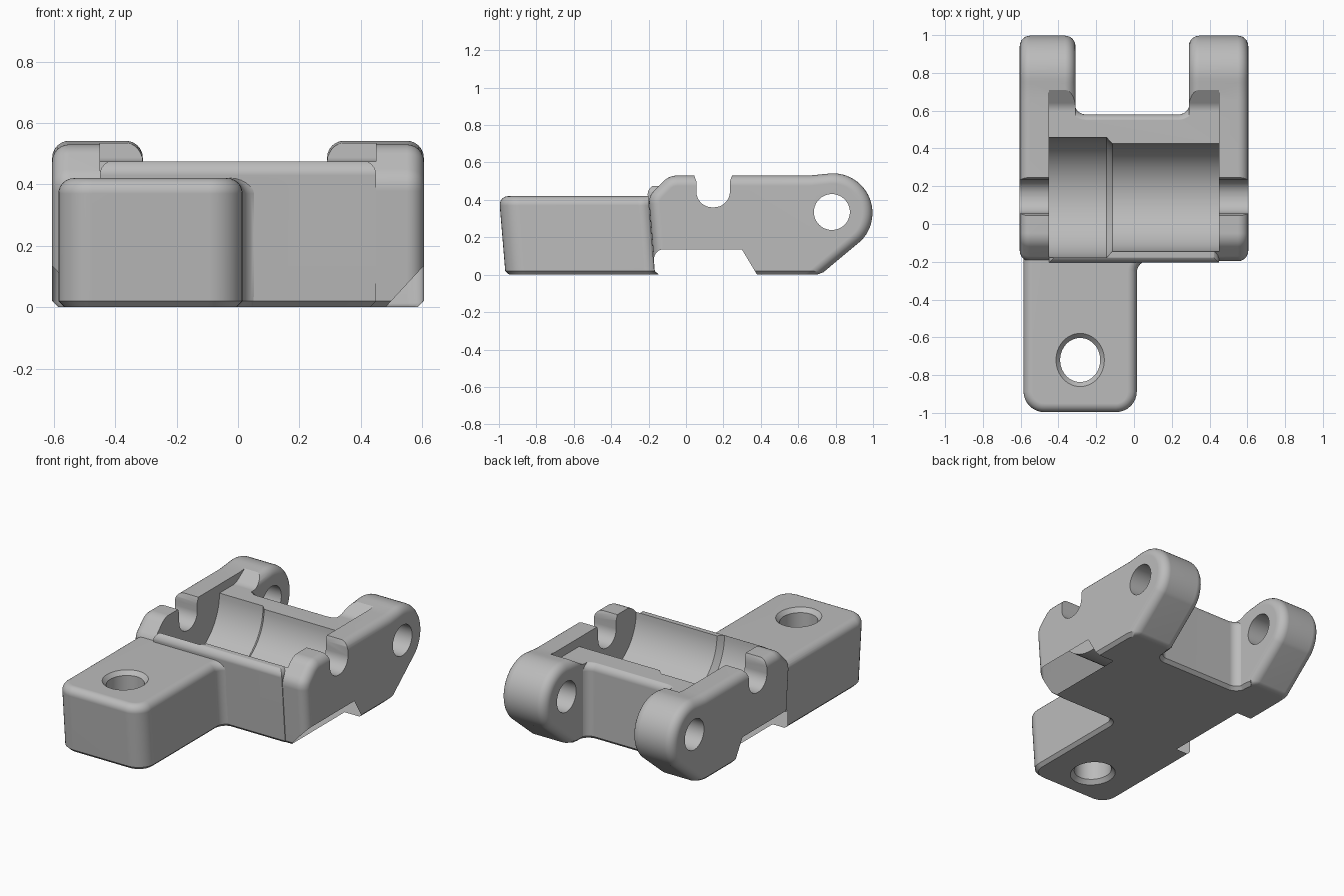
import bpy, bmesh, math
from mathutils import Vector

cube = bpy.data.objects.get("Cube")
if cube:
    bpy.data.objects.remove(cube, do_unlink=True)

grey = bpy.data.materials.new("cast_grey")
grey.use_nodes = True
grey.diffuse_color = (0.5, 0.5, 0.5, 1)
grey.node_tree.nodes["Principled BSDF"].inputs["Base Color"].default_value = (0.5, 0.5, 0.5, 1)


def place(axis, t, u, v):
    """Put profile point (u, v) at height t along an axis."""
    return {"x": (t, u, v), "y": (u, t, v), "z": (u, v, t)}[axis]


def rounded(points, segs=8):
    """Outline whose corners (u, v, radius) become arcs."""
    out = []
    for i, p in enumerate(points):
        c = Vector((p[0], p[1], 0))
        if len(p) < 3:
            out.append(c)
            continue
        a = (Vector((*points[i - 1][:2], 0)) - c).normalized()
        b = (Vector((*points[(i + 1) % len(points)][:2], 0)) - c).normalized()
        half = a.angle(b) / 2
        centre = c + (a + b).normalized() * p[2] / math.sin(half)
        reach = p[2] / math.tan(half)
        start = (c + a * reach - centre).normalized()
        end = (c + b * reach - centre).normalized()
        out += [centre + start.slerp(end, k / segs) * p[2] for k in range(segs + 1)]
    return out


def finish(name, bm):
    bmesh.ops.recalc_face_normals(bm, faces=bm.faces)
    mesh = bpy.data.meshes.new(name)
    bm.to_mesh(mesh)
    bm.free()
    mesh.materials.append(grey)
    obj = bpy.data.objects.new(name, mesh)
    bpy.context.collection.objects.link(obj)
    return obj


def bevel_cap(bm, index, level, width, segs):
    edges = [e for e in bm.edges if all(abs(v.co[index] - level) < 1e-5 for v in e.verts)]
    if width:
        bmesh.ops.bevel(bm, geom=edges, offset=width, segments=segs, profile=0.5, affect="EDGES")


def prism(name, axis, points, lo, hi, bevel_lo=0, bevel_hi=0, segs_lo=6, flat_base=False, draft=False):
    bm = bmesh.new()
    face = bm.faces.new([bm.verts.new(place(axis, lo, p.x, p.y)) for p in rounded(points)])
    top = bmesh.ops.extrude_face_region(bm, geom=[face])["geom"]
    if not any(f is face for f in bm.faces):
        bm.faces.new([v for v in bm.verts if abs(v.co["xyz".index(axis)] - lo) < 1e-6][:len(points)])
    bmesh.ops.translate(bm, verts=[g for g in top if isinstance(g, bmesh.types.BMVert)],
                        vec=place(axis, hi - lo, 0, 0))
    bmesh.ops.recalc_face_normals(bm, faces=bm.faces)
    index = "xyz".index(axis)
    bevel_cap(bm, index, hi, bevel_hi, 6)
    bevel_cap(bm, index, lo, bevel_lo, segs_lo)
    if flat_base:
        # trim to the ground and chamfer the new rim
        cut = bmesh.ops.bisect_plane(bm, geom=bm.verts[:] + bm.edges[:] + bm.faces[:],
                                     plane_co=(0, 0, 0), plane_no=(0, 0, -1), clear_outer=True)
        rim = [g for g in cut["geom_cut"] if isinstance(g, bmesh.types.BMEdge)]
        bmesh.ops.holes_fill(bm, edges=rim)
        bmesh.ops.recalc_face_normals(bm, faces=bm.faces)
        bevel_cap(bm, 2, 0, 0.02, 1)
    if draft:
        # front walls lean in toward the base
        for v in bm.verts:
            if v.co.y < -0.1:
                v.co.y += 0.035 * max(0, 1 - v.co.z / 0.42)
    return finish(name, bm)


def lathe(name, axis, profile, cu, cv, stretch=1, count=64):
    """Closed turned solid from (position, radius) pairs along an axis."""
    bm = bmesh.new()
    rings = []
    for t, r in profile:
        angles = [2 * math.pi * k / count for k in range(count)]
        rings.append([bm.verts.new(place(axis, t, cu + r * math.cos(a), cv + r * stretch * math.sin(a)))
                      for a in angles])
    for low, high in zip(rings, rings[1:]):
        for k in range(count):
            n = (k + 1) % count
            bm.faces.new((low[k], low[n], high[n], high[k]))
    bm.faces.new(rings[0])
    bm.faces.new(rings[-1])
    return finish(name, bm)


# Central saddle block, with fillets reaching into the rear arms
body = prism("hinge_bracket", "z", [
    (-0.45, -0.205), (0.45, -0.205), (0.45, 0.7), (0.295, 0.7), (0.295, 0.58, 0.06),
    (-0.315, 0.58, 0.06), (-0.315, 0.7), (-0.45, 0.7)], 0, 0.48, 0.02, 0.05, 1, draft=True)

# Side plates: rail, rounded hinge eye and sloped underside
eye = [(0.785 + 0.212 * math.cos(math.radians(a)), 0.33 + 0.212 * math.sin(math.radians(a)))
       for a in range(100, -49, -6)]
side = [(-0.2, -0.2), (-0.2, 0.42, 0.1), (-0.09, 0.53, 0.1), (0.66, 0.53)] + eye + [(0.48, -0.2)]
unions = [prism("side_plate", "x", side, lo, hi, 0.055, 0.055, flat_base=True, draft=True)
          for lo, hi in ((-0.605, -0.31), (0.29, 0.605))]

# Front mounting tongue with a filleted inner corner
unions.append(prism("tongue", "z", [
    (-0.585, -1, 0.11), (0.015, -1, 0.11), (0.015, -0.2, 0.06), (0.15, -0.2), (0.15, 0), (-0.585, 0)],
    0, 0.42, 0.02, 0.05, 1, draft=True))

# Recess between the rails, and the stepped round cradle
cuts = [
    prism("rail_recess", "x", [(-0.5, 0.475), (0.62, 0.475, 0.08), (0.71, 0.535), (0.74, 0.8), (-0.5, 0.8)],
          -0.45, 0.45),
    lathe("cradle_bore", "x", [(-0.45, 0.318), (-0.145, 0.318), (-0.115, 0.285), (0.45, 0.285)], 0.14, 0.475),
    # U notches through both rails
    prism("rail_notch", "x", [(0.055, 0.36, 0.085), (0.235, 0.36, 0.085), (0.235, 0.5), (0.25, 0.54),
                              (0.25, 0.8), (0.04, 0.8), (0.04, 0.54), (0.055, 0.5)], -0.7, 0.7),
    # Hinge pin hole and bolt hole with countersinks
    lathe("pin_hole", "x", [(-0.7, 0.096), (0.7, 0.096)], 0.78, 0.335),
    lathe("bolt_hole", "z", [(-0.05, 0.128), (0, 0.128), (0.025, 0.106), (0.395, 0.106),
                             (0.42, 0.128), (0.5, 0.128)], -0.285, -0.72, 1.1),
]

# Chamfers along the lower side edges, ending in a ramp
for sign, start in ((-1, -0.18), (1, -0.35)):
    wedge = prism("lower_chamfer", "y", [(sign * 0.46, -0.022), (sign * 0.64, -0.022), (sign * 0.64, 0.173)],
                  start, 0.38)
    for v in wedge.data.vertices:
        if v.co.y > 0.3:
            v.co.y -= 0.6 * v.co.z
    cuts.append(wedge)

# Join and carve
for operation, tools in (("UNION", unions), ("DIFFERENCE", cuts)):
    for tool in tools:
        mod = body.modifiers.new(tool.name, "BOOLEAN")
        mod.operation, mod.solver, mod.object = operation, "EXACT", tool
        tool.hide_render = True
bpy.context.view_layer.update()
carved = bpy.data.meshes.new_from_object(body.evaluated_get(bpy.context.evaluated_depsgraph_get()))
body.modifiers.clear()
body.data = carved
for tool in unions + cuts:
    bpy.data.objects.remove(tool, do_unlink=True)

# Smooth fillets, crisp edges
for obj in bpy.context.selected_objects:
    obj.select_set(False)
body.select_set(True)
bpy.context.view_layer.objects.active = body
bpy.ops.object.shade_smooth_by_angle(angle=math.radians(28))
body.modifiers.new("even_shading", "WEIGHTED_NORMAL").keep_sharp = True
